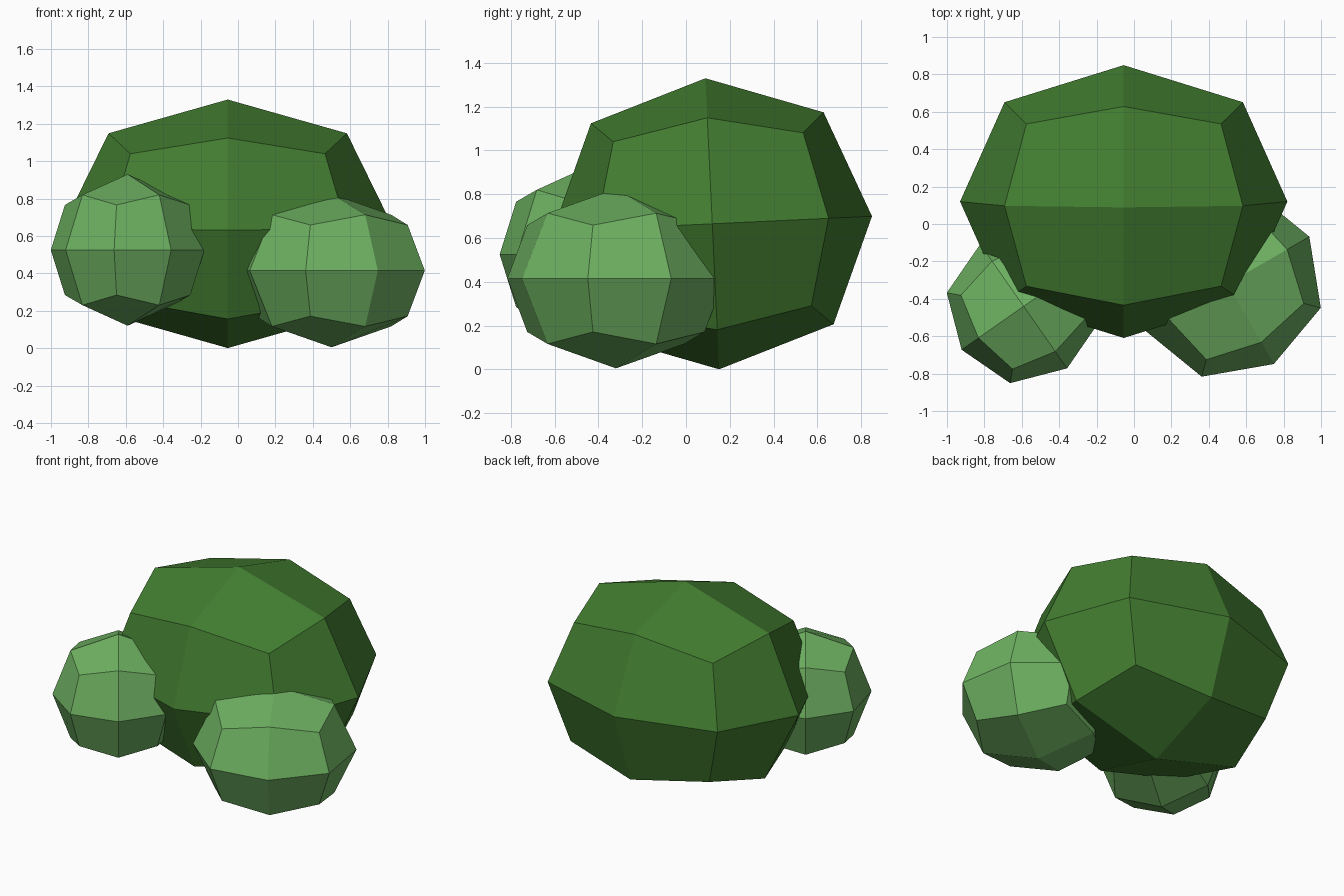
import bpy, bmesh, math
from mathutils import Vector, Matrix

if "Cube" in bpy.data.objects:
    bpy.data.objects.remove(bpy.data.objects["Cube"])


def material(name, rgb):
    m = bpy.data.materials.new(name)
    m.diffuse_color = (*rgb, 1)
    m.use_nodes = True
    m.node_tree.nodes["Principled BSDF"].inputs["Base Color"].default_value = m.diffuse_color
    return m


dark = material("dark green", (0.055, 0.205, 0.030))
light = material("light green", (0.155, 0.440, 0.120))


def clump(name, centre, radii, tilt_x, turn_z, mat):
    """Low-poly leaf ball: a once-subdivided cube pushed out to a sphere."""
    bm = bmesh.new()
    bmesh.ops.create_cube(bm, size=2)
    bmesh.ops.subdivide_edges(bm, edges=bm.edges[:], cuts=1, use_grid_fill=True)
    for v in bm.verts:
        on_axis = sum(abs(c) > 0.01 for c in v.co) == 1
        v.co = v.co.normalized() * (1.0 if on_axis else 1.03)
    xf = (Matrix.Translation(centre)
          @ Matrix.Rotation(math.radians(turn_z), 4, 'Z')
          @ Matrix.Rotation(math.radians(tilt_x), 4, 'X')
          @ Matrix.Diagonal((*radii, 1)))
    bmesh.ops.transform(bm, matrix=xf, verts=bm.verts)
    bmesh.ops.recalc_face_normals(bm, faces=bm.faces)
    me = bpy.data.meshes.new(name)
    bm.to_mesh(me)
    bm.free()
    me.materials.append(mat)
    ob = bpy.data.objects.new(name, me)
    bpy.context.collection.objects.link(ob)
    return ob


# Large bush body, leaning slightly forward
clump("large_bush", Vector((-0.055, 0.12, 0.665)), (0.875, 0.73, 0.665), 2.7, 0, dark)
# Two smaller bushes in front
clump("right_small_bush", Vector((0.50, -0.32, 0.415)), (0.505, 0.495, 0.41), 0, 30, light)
clump("left_small_bush", Vector((-0.59, -0.44, 0.525)), (0.405, 0.405, 0.405), 0, 35, light)
